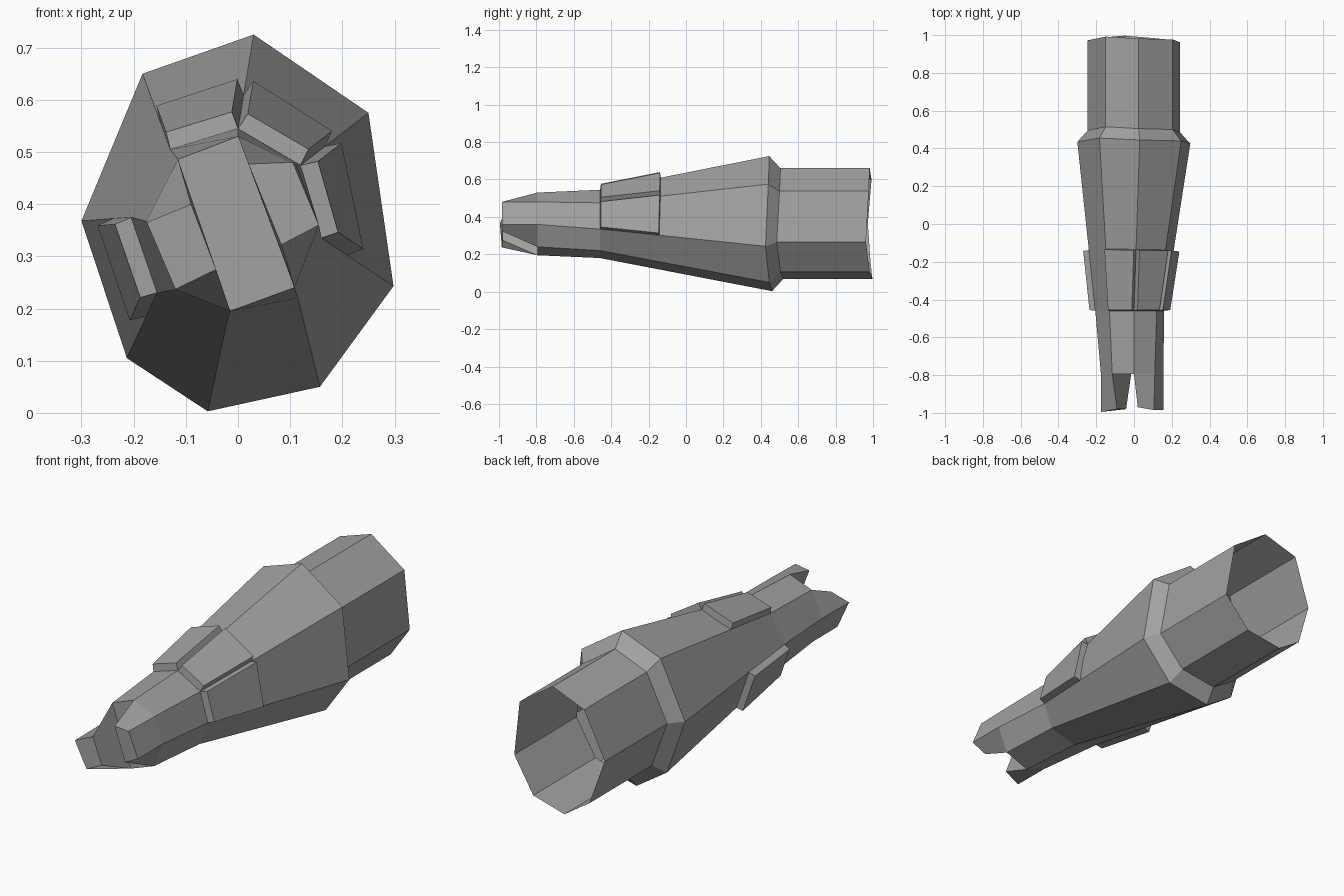
import bpy, bmesh
from mathutils import Vector

cube = bpy.data.objects.get("Cube")
if cube:
    bpy.data.objects.remove(cube)

grey = bpy.data.materials.new("plain_grey")
grey.use_nodes = True
COLOUR = (0.36, 0.36, 0.36, 1)
grey.diffuse_color = COLOUR
grey.node_tree.nodes["Principled BSDF"].inputs["Base Color"].default_value = COLOUR

# Cross-sections (x, z), corners clockwise from the top; skew leans the rear rings
FLANGE = [(.03, .725), (.25, .575), (.298, .243), (.157, .05),
          (-.058, .003), (-.213, .105), (-.3, .368), (-.183, .65)]
NECK = [(0, .545), (.12, .475), (.16, .335), (.115, .22),
        (-.02, .18), (-.155, .23), (-.205, .375), (-.13, .505)]
NOSE = [(0, .53), (.11, .48), (.155, .36), (.108, .24),
        (-.015, .195), (-.12, .236), (-.175, .367), (-.115, .486)]
SKEW = [0, -.005, -.02, 0, .015, .005, -.01, .01]
CENTRE = Vector((0, 0, .365))


def ring(profile, y, skewed=True):
    return [Vector((x, y + (s if skewed else 0), z)) for (x, z), s in zip(profile, SKEW)]


def scaled(points, factor, dy):
    out = []
    for p in points:
        q = CENTRE + (p - CENTRE) * factor
        out.append(Vector((q.x, p.y + dy, q.z)))
    return out


def finish(name, bm):
    mesh = bpy.data.meshes.new(name)
    bm.to_mesh(mesh)
    bm.free()
    mesh.materials.append(grey)
    obj = bpy.data.objects.new(name, mesh)
    bpy.context.collection.objects.link(obj)
    return obj


flange = ring(FLANGE, .445)
neck = ring(NECK, -.46, False)
nose = ring(NOSE, -.795, False)

# Hollow octagonal body, open at the rear
bm = bmesh.new()
sections = [scaled(flange, .82, .537), scaled(flange, .82, .06), flange, neck, nose]
loops = [[bm.verts.new(p) for p in s] for s in sections]
for a, b in zip(loops, loops[1:]):
    for i in range(8):
        j = (i + 1) % 8
        bm.faces.new((a[i], a[j], b[j], b[i]))

# Slanted front wall between the two prongs
n = loops[-1]
bm.faces.new((n[0], n[3], n[4], n[7]))


# Tapered prongs grown from the sides of the nose
def prong(base, tip):
    end = [bm.verts.new(p) for p in tip]
    for i in range(4):
        j = (i + 1) % 4
        bm.faces.new((base[i], base[j], end[j], end[i]))
    bm.faces.new(end)


prong(n[0:4], [(.02, -.97, .477), (.105, -.985, .48), (.155, -.985, .36), (.083, -.98, .322)])
prong(n[4:8], [(-.042, -.98, .275), (-.12, -.985, .237), (-.175, -.995, .365), (-.09, -.98, .40)])
bmesh.ops.recalc_face_normals(bm, faces=bm.faces)
# The shell must face away from its axis
probe = min(bm.faces, key=lambda f: f.calc_center_median().z)
if probe.normal.z > 0:
    bmesh.ops.reverse_faces(bm, faces=bm.faces)
finish("hollow_body", bm)


# Raised plates following the tapered sides
def plate(name, i, thickness=.033):
    j = (i + 1) % 8
    t = .36
    base = [neck[i], neck[j], neck[j].lerp(flange[j], t), neck[i].lerp(flange[i], t)]
    mid = sum(base, Vector()) / 4
    normal = (base[1] - base[0]).cross(base[3] - base[0]).normalized()
    if normal.dot(mid - Vector((0, mid.y, .365))) < 0:
        normal.negate()
    normal.y = 0
    normal.normalize()
    pb = bmesh.new()
    low = [pb.verts.new(p - normal * .004) for p in base]
    high = [pb.verts.new(p + (mid - p) * .03 + normal * thickness) for p in base]
    pb.faces.new(low)
    pb.faces.new(high)
    for k in range(4):
        m = (k + 1) % 4
        pb.faces.new((low[k], low[m], high[m], high[k]))
    bmesh.ops.recalc_face_normals(pb, faces=pb.faces)
    finish(name, pb)


for name, side in (("top_plate", 7), ("upper_left_plate", 0),
                   ("left_plate", 1), ("right_plate", 5)):
    plate(name, side)
